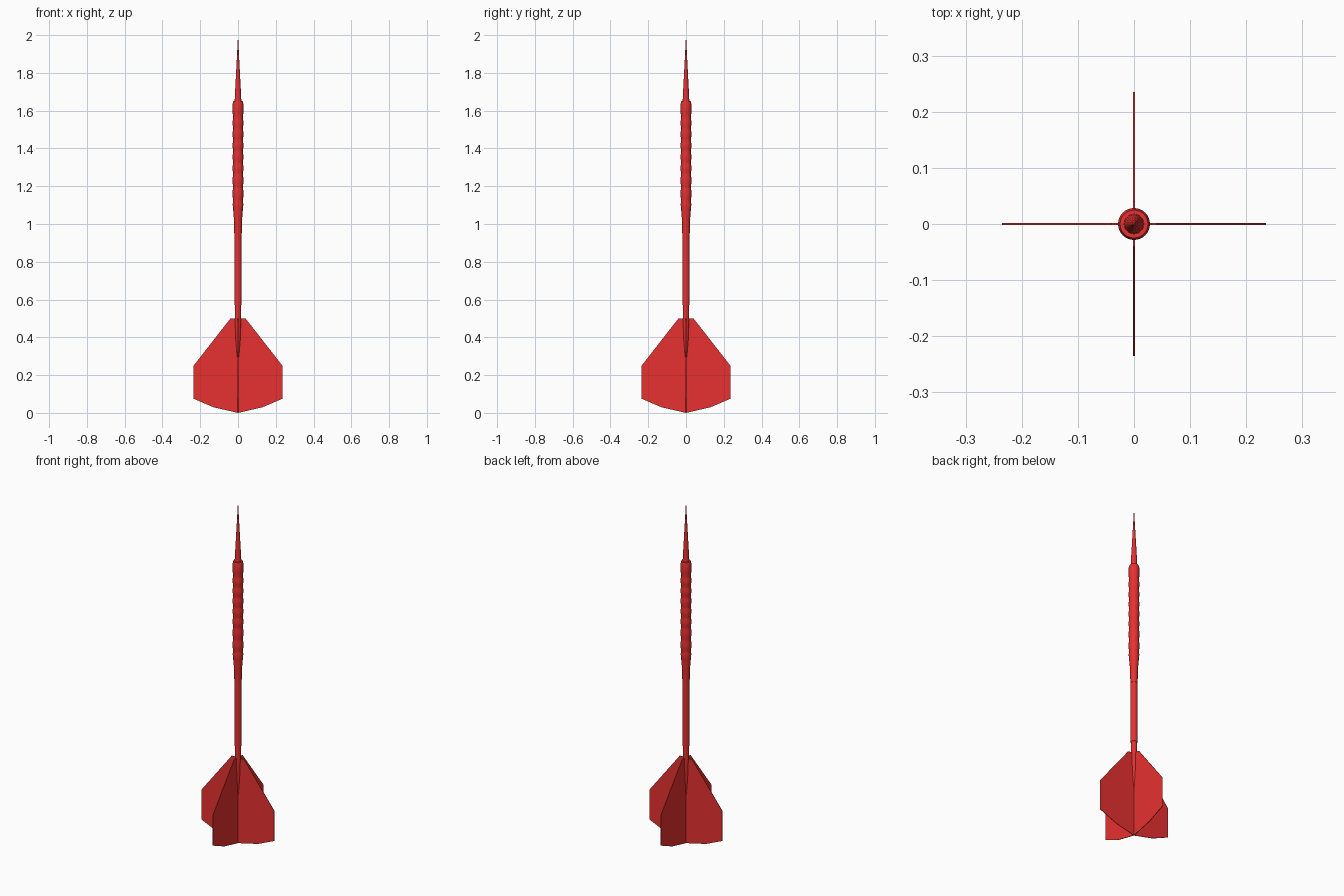
import bpy, bmesh
from math import pi, cos, sin, radians

if "Cube" in bpy.data.objects:
    bpy.data.objects.remove(bpy.data.objects["Cube"])

red = bpy.data.materials.new("red")
red.diffuse_color = (0.8, 0.03, 0.03, 1)
red.use_nodes = True
red.node_tree.nodes["Principled BSDF"].inputs["Base Color"].default_value = red.diffuse_color


def finish(bm, name):
    bmesh.ops.remove_doubles(bm, verts=bm.verts, dist=1e-5)
    bmesh.ops.recalc_face_normals(bm, faces=bm.faces)
    me = bpy.data.meshes.new(name)
    bm.to_mesh(me)
    bm.free()
    me.materials.append(red)
    ob = bpy.data.objects.new(name, me)
    bpy.context.collection.objects.link(ob)
    return ob


def lathe(name, profile, n=24):
    # spin a closed (radius, z) profile about the z axis
    bm = bmesh.new()
    vs = [bm.verts.new((r, 0, z)) for r, z in profile]
    es = [bm.edges.new(p) for p in zip(vs, vs[1:])]
    bmesh.ops.spin(bm, geom=vs + es, cent=(0, 0, 0), axis=(0, 0, 1),
                   angle=2 * pi, steps=n)
    ob = finish(bm, name)
    ob.data.shade_smooth()
    ob.data.set_sharp_from_angle(angle=radians(30))
    return ob


# needle point
lathe("point", [(0, 1.64), (0.018, 1.64), (0.0165, 1.68), (0.005, 1.90),
                (0.002, 1.96), (0, 2.0)])

# grip barrel with shallow ring grooves
barrel = [(0, 0.93), (0.0195, 0.93), (0.021, 1.02), (0.027, 1.09)]
for z in (1.12, 1.19, 1.26, 1.32, 1.38, 1.44, 1.50, 1.56):
    barrel += [(0.0285, z - 0.015), (0.0258, z), (0.0258, z + 0.010), (0.0285, z + 0.025)]
barrel += [(0.0285, 1.635), (0.025, 1.65), (0, 1.65)]
lathe("barrel", barrel)

# shaft, tapering to a tip between the flights
lathe("shaft", [(0, 0.27), (0.005, 0.30), (0.012, 0.38), (0.0165, 0.49),
                (0.0165, 0.57), (0.0185, 0.57), (0.0185, 0.93), (0, 0.93)])

# four thin flights
outline = [(0, 0), (0.13, 0.03), (0.235, 0.075), (0.235, 0.25), (0.04, 0.5), (0, 0.5)]
for i in range(4):
    bm = bmesh.new()
    t = 0.0016
    a = [bm.verts.new((x, -t, z)) for x, z in outline]
    b = [bm.verts.new((x, t, z)) for x, z in outline]
    bm.faces.new(a)
    bm.faces.new(b[::-1])
    for j in range(len(outline)):
        k = (j + 1) % len(outline)
        bm.faces.new((a[j], b[j], b[k], a[k]))
    finish(bm, f"flight_{i + 1}").rotation_euler.z = i * pi / 2
